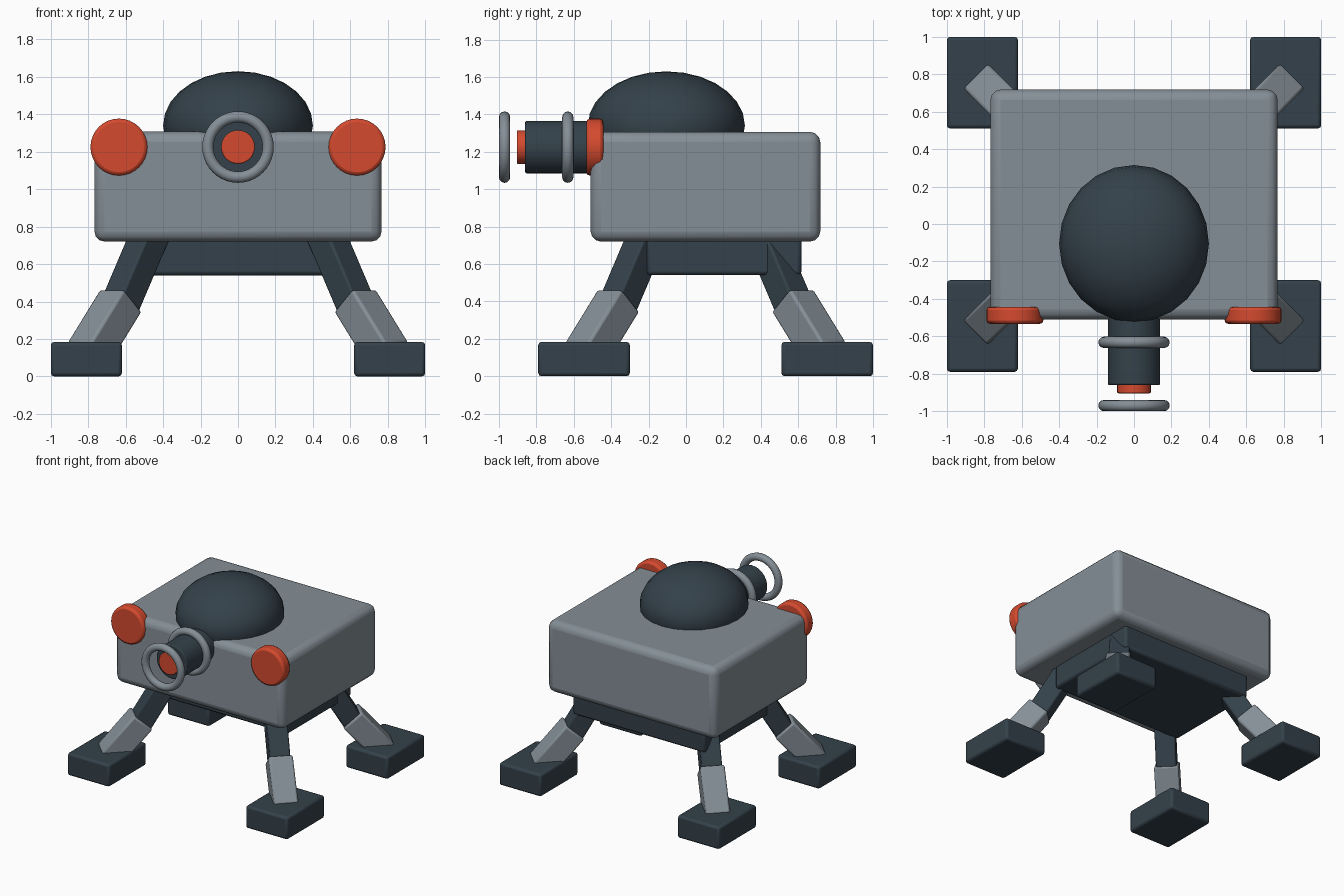
import bpy, math
from mathutils import Vector, Matrix

if "Cube" in bpy.data.objects:
    bpy.data.objects.remove(bpy.data.objects["Cube"])


def material(name, rgb):
    m = bpy.data.materials.new(name)
    m.diffuse_color = (*rgb, 1)
    m.use_nodes = True
    m.node_tree.nodes["Principled BSDF"].inputs["Base Color"].default_value = m.diffuse_color
    return m


GREY = material("steel grey", (0.235, 0.275, 0.31))
DARK = material("dark slate", (0.034, 0.053, 0.069))
RED = material("signal red", (0.66, 0.068, 0.028))


def finish(name, mat, bevel=0.0, segments=2):
    """Name, colour, bevel and smooth the active object."""
    ob = bpy.context.object
    ob.name = name
    ob.data.materials.append(mat)
    bpy.ops.object.transform_apply(location=False, rotation=False, scale=True)
    if bevel:
        mod = ob.modifiers.new("bevel", "BEVEL")
        mod.width = bevel
        mod.segments = segments
        mod.limit_method = "ANGLE"
    bpy.ops.object.shade_smooth_by_angle(angle=math.radians(35))
    return ob


def box(name, lo, hi, mat, bevel, segments=2):
    lo, hi = Vector(lo), Vector(hi)
    bpy.ops.mesh.primitive_cube_add(size=1, location=(lo + hi) / 2)
    bpy.context.object.scale = hi - lo
    return finish(name, mat, bevel, segments)


def strut(name, start, end, width, mat, bevel):
    """Square beam between two points, with one pair of sides kept level."""
    start, end = Vector(start), Vector(end)
    axis = (end - start).normalized()
    side = axis.cross(Vector((0, 0, 1))).normalized()
    frame = Matrix((side, axis.cross(side), axis)).transposed()
    bpy.ops.mesh.primitive_cube_add(size=1, location=(start + end) / 2,
                                    rotation=frame.to_euler())
    bpy.context.object.scale = (width, width, (end - start).length)
    return finish(name, mat, bevel)


def disc(name, x, y0, y1, z, radius, mat, bevel):
    """Cylinder lying along the y axis."""
    bpy.ops.mesh.primitive_cylinder_add(vertices=32, radius=radius, depth=y1 - y0,
                                        location=(x, (y0 + y1) / 2, z),
                                        rotation=(math.pi / 2, 0, 0))
    return finish(name, mat, bevel)


# Hull and the plate below it
box("body", (-0.767, -0.51, 0.72), (0.767, 0.718, 1.307), GREY, 0.055, 3)
box("underplate", (-0.6, -0.21, 0.54), (0.6, 0.617, 0.76), DARK, 0.02)

# Dome on top
bpy.ops.mesh.primitive_uv_sphere_add(segments=24, ring_count=14, radius=1,
                                     location=(0, -0.105, 1.34))
bpy.context.object.scale = (0.4, 0.42, 0.29)
finish("dome", DARK)

# Eye barrel, lens and rings
EYE_Z = 1.225
disc("eye_barrel", 0, -0.86, -0.42, EYE_Z, 0.14, DARK, 0.008)
disc("eye_lens", 0, -0.904, -0.85, EYE_Z, 0.09, RED, 0.006)
for name, y in (("front_ring", -0.97), ("rear_ring", -0.632)):
    bpy.ops.mesh.primitive_torus_add(major_radius=0.161, minor_radius=0.03,
                                     major_segments=40, minor_segments=12,
                                     location=(0, y, EYE_Z),
                                     rotation=(math.pi / 2, 0, 0))
    finish(name, GREY)

# Side lamps on the front corners
for sx, side in ((-1, "left"), (1, "right")):
    disc(side + "_lamp", sx * 0.636, -0.533, -0.442, EYE_Z, 0.152, RED, 0.018)

# Four splayed legs, mirrored about the hull centre
CY = 0.105
for sx, side in ((-1, "left"), (1, "right")):
    for sy, end in ((-1, "front"), (1, "back")):
        tag = end + "_" + side

        def at(x, dy, z):
            return (sx * x, CY + sy * dy, z)

        strut(tag + "_upper_leg", at(0.46, 0.30, 0.78), at(0.63, 0.47, 0.38),
              0.155, DARK, 0.012)
        strut(tag + "_lower_leg", at(0.625, 0.465, 0.405), at(0.80, 0.64, 0.12),
              0.185, GREY, 0.015)
        fx, fy = sx * 0.81, CY + sy * 0.65
        box(tag + "_foot", (fx - 0.19, fy - 0.245, 0), (fx + 0.19, fy + 0.245, 0.184),
            DARK, 0.018)
